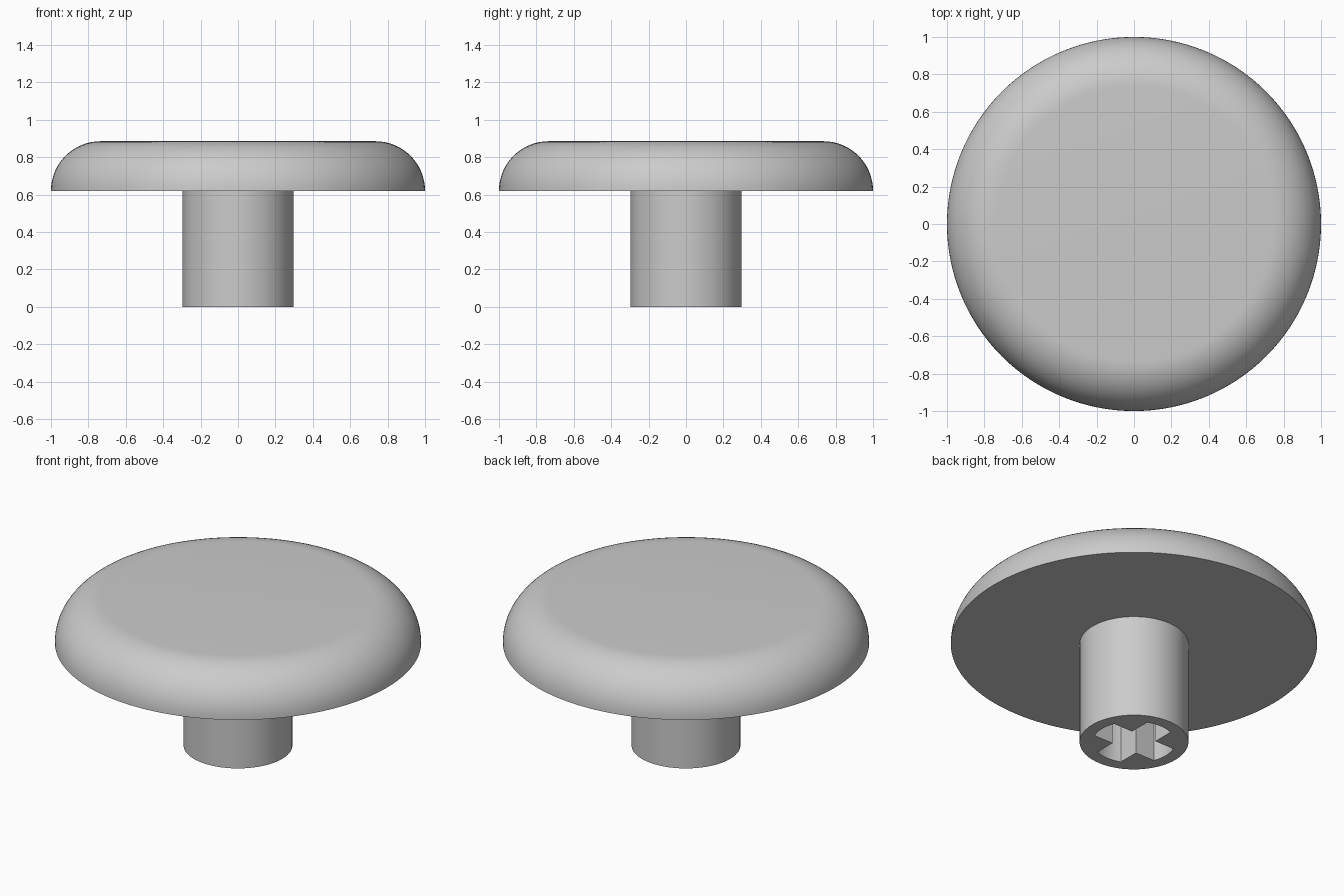
import bpy, bmesh, math
from math import sin, cos, pi

default = bpy.data.objects.get("Cube")
if default:
    bpy.data.objects.remove(default, do_unlink=True)

CAP_BASE, CAP_TOP, CAP_R = 0.62, 0.885, 1.0
STEM_R, SOCKET_R, ARM_HALF, SOCKET_DEPTH = 0.297, 0.227, 0.083, 0.45

grey = bpy.data.materials.new("light_grey")
grey.use_nodes = True
colour = (0.6, 0.6, 0.6, 1)
grey.diffuse_color = colour
grey.node_tree.nodes["Principled BSDF"].inputs["Base Color"].default_value = colour


def make_object(name, bm):
    bmesh.ops.recalc_face_normals(bm, faces=bm.faces)
    mesh = bpy.data.meshes.new(name)
    bm.to_mesh(mesh)
    bm.free()
    mesh.materials.append(grey)
    obj = bpy.data.objects.new(name, mesh)
    bpy.context.collection.objects.link(obj)
    return obj


def lathe(name, profile, steps):
    """Close a (radius, height) profile with flat discs at both ends."""
    bm = bmesh.new()
    rings = [[bm.verts.new((r * cos(2 * pi * i / steps), r * sin(2 * pi * i / steps), z))
              for i in range(steps)] for r, z in profile]
    for low, high in zip(rings, rings[1:]):
        for i in range(steps):
            j = (i + 1) % steps
            bm.faces.new((low[i], low[j], high[j], high[i]))
    bm.faces.new(rings[0][::-1])
    bm.faces.new(rings[-1])
    return make_object(name, bm)


def smooth(obj):
    bpy.ops.object.select_all(action="DESELECT")
    obj.select_set(True)
    bpy.context.view_layer.objects.active = obj
    bpy.ops.object.shade_smooth_by_angle(angle=math.radians(30))


# Cap: flat disc with a quarter-round rim
fillet = CAP_TOP - CAP_BASE
rim = [(CAP_R - fillet + fillet * cos(a), CAP_BASE + fillet * sin(a))
       for a in (pi / 2 * i / 16 for i in range(17))]
cap = lathe("cap", rim, 128)

# Stem: plain cylinder running just into the cap
stem = lathe("stem", [(STEM_R, 0), (STEM_R, CAP_BASE + 0.02)], 64)

# Socket: cross with rounded arm ends, cut up into the stem
half_angle = math.asin(ARM_HALF / SOCKET_R)
outline = []
for arm in range(4):
    turn = arm * pi / 2
    for k in range(-4, 5):
        a = turn + half_angle * k / 4
        outline.append((SOCKET_R * cos(a), SOCKET_R * sin(a)))
    corner = turn + pi / 4
    inner = ARM_HALF * math.sqrt(2)
    outline.append((inner * cos(corner), inner * sin(corner)))
bm = bmesh.new()
face = bm.faces.new([bm.verts.new((x, y, -0.1)) for x, y in outline])
raised = bmesh.ops.extrude_face_region(bm, geom=[face])["geom"]
bmesh.ops.translate(bm, vec=(0, 0, SOCKET_DEPTH + 0.1),
                    verts=[g for g in raised if isinstance(g, bmesh.types.BMVert)])
cutter = make_object("socket_cutter", bm)
cutter.hide_render = True

cut = stem.modifiers.new("socket", "BOOLEAN")
cut.operation = "DIFFERENCE"
cut.solver = "EXACT"
cut.object = cutter
bpy.ops.object.select_all(action="DESELECT")
stem.select_set(True)
bpy.context.view_layer.objects.active = stem
bpy.ops.object.modifier_apply(modifier=cut.name)
bpy.data.objects.remove(cutter, do_unlink=True)

for part in (cap, stem):
    smooth(part)
